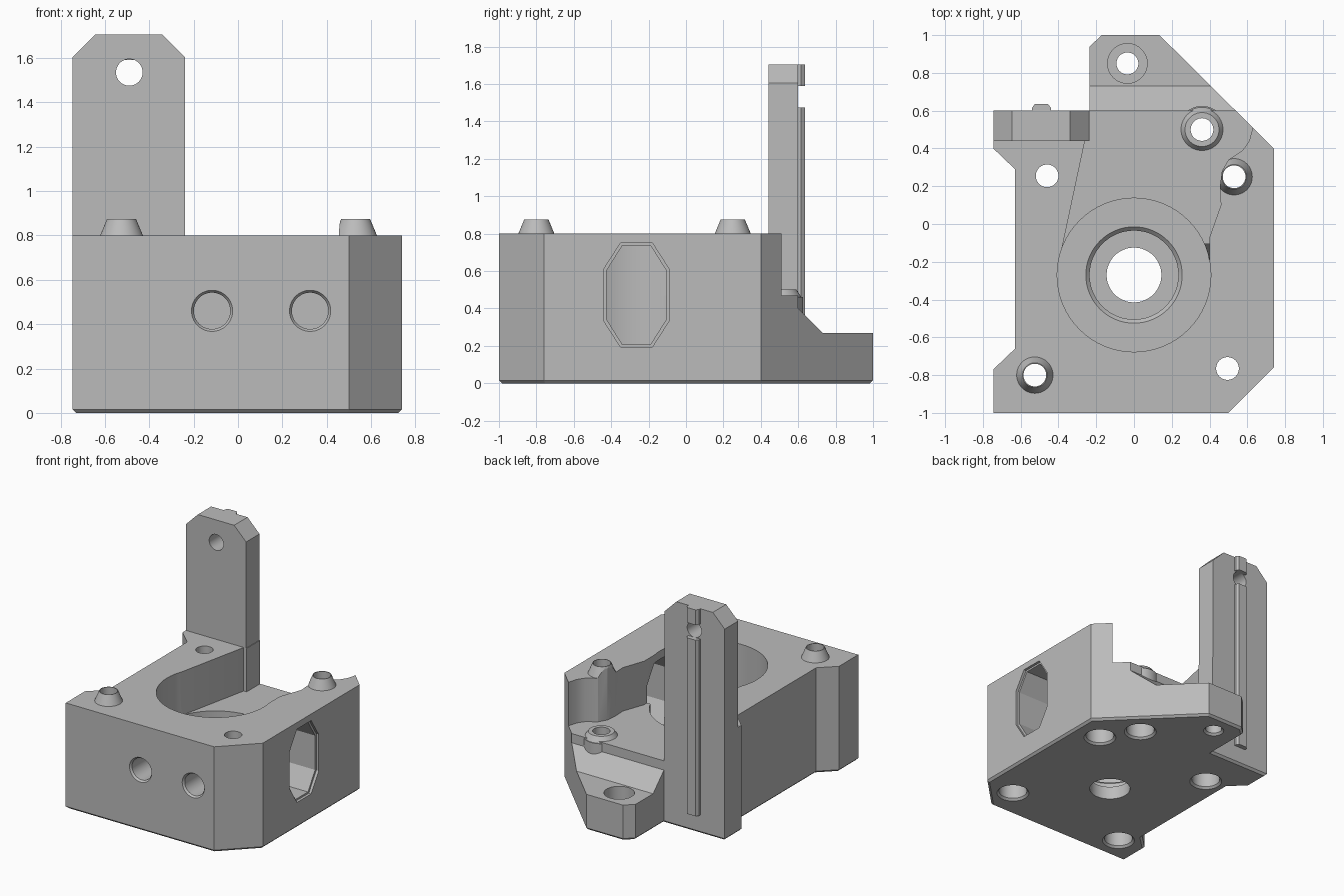
import bpy, bmesh, math
from mathutils import Matrix, Vector

if "Cube" in bpy.data.objects:
    bpy.data.objects.remove(bpy.data.objects["Cube"])

mat = bpy.data.materials.new("plain grey")
mat.use_nodes = True
GREY = (0.5, 0.5, 0.5, 1)
mat.diffuse_color = GREY
mat.node_tree.nodes["Principled BSDF"].inputs["Base Color"].default_value = GREY


def finish(name, bm):
    bmesh.ops.recalc_face_normals(bm, faces=bm.faces)
    me = bpy.data.meshes.new(name)
    bm.to_mesh(me)
    bm.free()
    me.materials.append(mat)
    ob = bpy.data.objects.new(name, me)
    bpy.context.collection.objects.link(ob)
    return ob


def prism(name, pts, axis, lo, hi, bevel=0):
    """Extrude a 2D outline along an axis; bevel softens the low end."""
    place = {"x": lambda a, b, d: (d, a, b),
             "y": lambda a, b, d: (a, d, b),
             "z": lambda a, b, d: (a, b, d)}[axis]
    bm = bmesh.new()
    low = bm.faces.new([bm.verts.new(place(a, b, lo)) for a, b in pts])
    out = bmesh.ops.extrude_face_region(bm, geom=[low], use_keep_orig=True)
    shift = Vector(place(0, 0, hi - lo))
    for v in out["geom"]:
        if isinstance(v, bmesh.types.BMVert):
            v.co += shift
    bmesh.ops.recalc_face_normals(bm, faces=bm.faces)
    if bevel:
        bmesh.ops.bevel(bm, geom=list(low.edges), offset=bevel, segments=1,
                        affect="EDGES", profile=0.5)
    return finish(name, bm)


def cone(name, a, b, lo, hi, r1, r2=None, axis="z"):
    """Cylinder or cone between two levels along z or y."""
    bm = bmesh.new()
    bmesh.ops.create_cone(bm, cap_ends=True, segments=64, radius1=r1,
                          radius2=r1 if r2 is None else r2, depth=hi - lo)
    mid = (lo + hi) / 2
    if axis == "y":
        bm.transform(Matrix.Translation((a, mid, b)) @ Matrix.Rotation(-math.pi / 2, 4, "X"))
    else:
        bm.transform(Matrix.Translation((a, b, mid)))
    return finish(name, bm)


def combine(target, tool, op="DIFFERENCE"):
    mod = target.modifiers.new("bool", "BOOLEAN")
    mod.operation, mod.object, mod.solver = op, tool, "EXACT"
    bpy.context.view_layer.objects.active = target
    bpy.ops.object.modifier_apply(modifier=mod.name)
    bpy.data.objects.remove(tool)


def octagon(cy, cz, w, h, cw, ch):
    return [(cy - w, cz - h + ch), (cy - w + cw, cz - h), (cy + w - cw, cz - h), (cy + w, cz - h + ch),
            (cy + w, cz + h - ch), (cy + w - cw, cz + h), (cy - w + cw, cz + h), (cy - w, cz + h - ch)]


# main block
outline = [(-.745, -1), (.5, -1), (.74, -.76), (.74, .4), (.135, 1), (-.17, 1), (-.235, .94),
           (-.235, .6), (-.745, .6), (-.745, .4), (-.63, .29), (-.63, -.66), (-.745, -.77)]
body = prism("housing_block", outline, "z", 0, .8, bevel=.016)

# tapered locating posts on the top face
posts = [(-.525, -.8), (.53, .25)]
for x, y in posts:
    combine(body, cone("post", x, y, .75, .875, .117, .065), "UNION")

# channel open to the back, and the lowered sloping rear ledge
channel = [(-.3, -.27), (-.39, -.17), (-.26, .44), (-.235, .44), (-.235, 1.1), (.9, 1.1), (.63, .515),
           (.61, .44), (.575, .39), (.5, .34), (.465, .28), (.455, .2), (.46, .1), (.4, -.07), (.4, -.27)]
combine(body, prism("channel", channel, "z", .47, 1.2))
ledge = [(.6, .4), (.73, .27), (1.1, .27), (1.1, 1.2), (.6, 1.2)]
combine(body, prism("ledge", ledge, "x", -.235, 1))

# raised boss on the channel floor
boss = (.36, .5)
combine(body, cone("boss_foot", *boss, .2, .46, .125), "UNION")
combine(body, cone("boss_tip", *boss, .45, .5, .125, .09), "UNION")

# round well with stepped bore through the floor
well = (0, -.27)
for lo, hi, r1, r2 in [(.2, 1, .407, .407), (.18, .205, .235, .26), (.1, .19, .235, .235),
                       (-.1, .2, .145, .145)]:
    combine(body, cone("well", *well, lo, hi, r1, r2))

# side window with a chamfered rim
combine(body, prism("window", octagon(-.265, .472, .16, .265, .085, .135), "x", .2, 1))
combine(body, prism("window_rim", octagon(-.265, .472, .175, .278, .09, .14), "x", .72, 1))

# vertical screw holes, counterbored from below
for x, y in posts + [boss, (-.46, .255), (.495, -.765)]:
    combine(body, cone("screw_hole", x, y, -.1, 1, .06))
    combine(body, cone("counterbore", x, y, -.1, .15, .1))
    combine(body, cone("countersink", x, y, -.01, .015, .125, .1))

# rear ledge hole, counterbored from above
rear = (-.035, .85)
combine(body, cone("rear_hole", *rear, -.1, 1, .058))
combine(body, cone("rear_counterbore", *rear, .16, 1, .105))
combine(body, cone("rear_countersink", *rear, -.01, .015, .083, .058))

# blind holes in the front face
for x in (-.117, .325):
    combine(body, cone("front_hole", x, .46, -1.1, -.75, .082, axis="y"))
    combine(body, cone("front_chamfer", x, .46, -1.01, -.985, .1, .082, axis="y"))

# upright arm with clipped top corners
arm = prism("upright_arm", [(-.745, .8), (-.24, .8), (-.24, 1.605), (-.34, 1.705),
                            (-.645, 1.705), (-.745, 1.605)], "y", .44, .6)
combine(arm, cone("arm_hole", -.49, 1.535, 0, 1, .06, axis="y"))

# guide rib down the back of the arm, broken around the hole
rib = [(-.54, .6), (-.54, .615), (-.525, .635), (-.455, .635), (-.44, .615), (-.44, .6)]
ribs = [prism("guide_rib", rib, "z", .14, 1.475), prism("guide_rib_tip", rib, "z", 1.59, 1.705)]

for ob in [body, arm] + ribs:
    bpy.ops.object.select_all(action="DESELECT")
    ob.select_set(True)
    bpy.context.view_layer.objects.active = ob
    bpy.ops.object.shade_smooth_by_angle(angle=math.radians(25))
